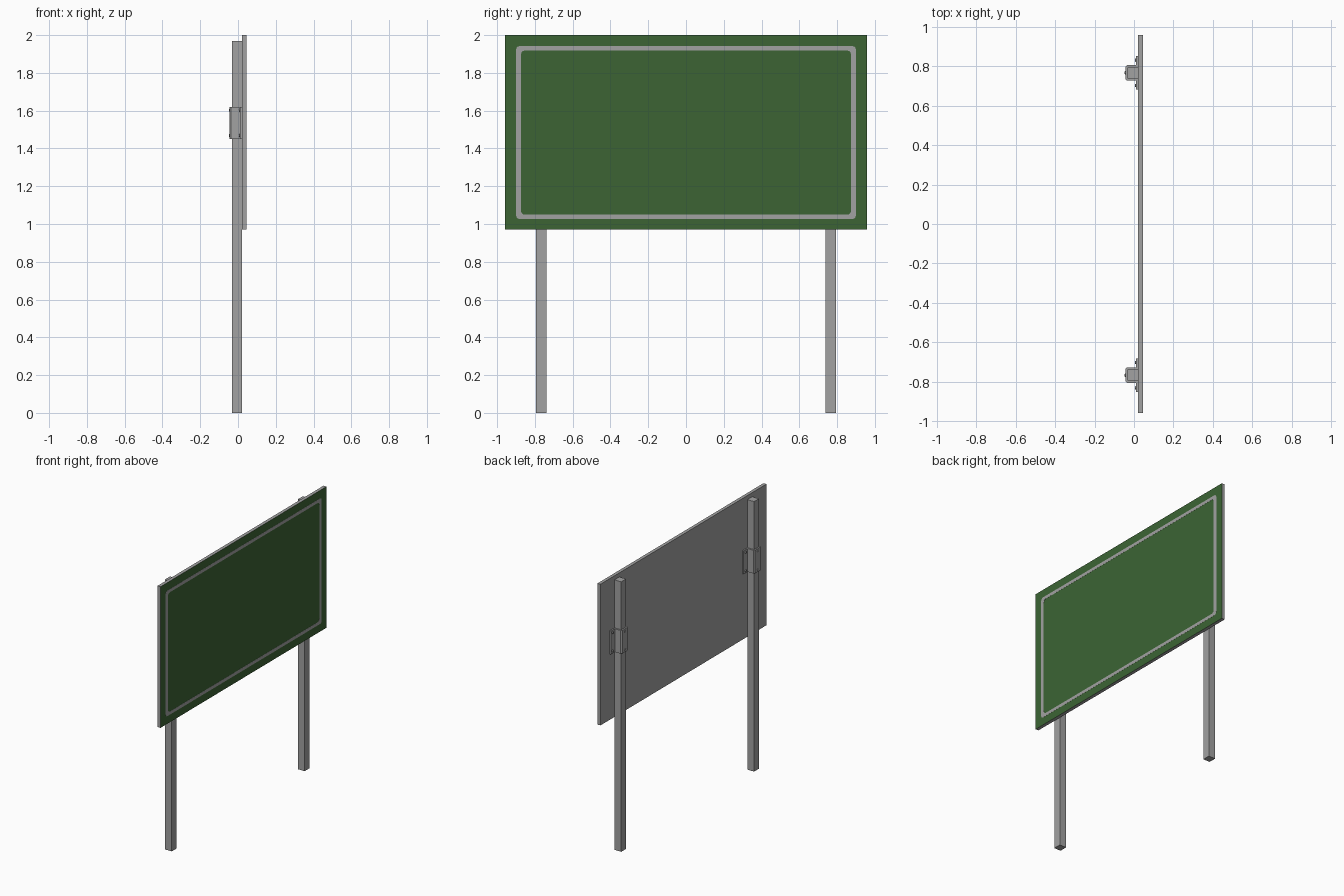
import bpy, bmesh, math
from mathutils import Matrix

if "Cube" in bpy.data.objects:
    bpy.data.objects.remove(bpy.data.objects["Cube"])


def material(name, rgb):
    m = bpy.data.materials.new(name)
    m.diffuse_color = (*rgb, 1)
    m.use_nodes = True
    m.node_tree.nodes["Principled BSDF"].inputs["Base Color"].default_value = m.diffuse_color
    return m


GREY = material("galvanised grey", (0.36, 0.36, 0.36))
GREEN = material("sign green", (0.045, 0.127, 0.034))


def finish(bm, name, *mats):
    bmesh.ops.recalc_face_normals(bm, faces=bm.faces)
    me = bpy.data.meshes.new(name)
    bm.to_mesh(me)
    bm.free()
    for m in mats:
        me.materials.append(m)
    ob = bpy.data.objects.new(name, me)
    bpy.context.collection.objects.link(ob)
    return ob


def box_bm(x0, x1, y0, y1, z0, z1):
    bm = bmesh.new()
    mat = Matrix.Translation(((x0 + x1) / 2, (y0 + y1) / 2, (z0 + z1) / 2)) @ \
        Matrix.Diagonal((x1 - x0, y1 - y0, z1 - z0, 1))
    bmesh.ops.create_cube(bm, size=1, matrix=mat)
    return bm


def rounded(hy, hz, r, n=3):
    pts = []
    for i, (sy, sz) in enumerate(((1, 1), (-1, 1), (-1, -1), (1, -1))):
        for k in range(n + 1):
            a = math.pi / 2 * (i + k / n)
            pts.append((sy * (hy - r) + r * math.cos(a), sz * (hz - r) + r * math.sin(a)))
    return pts


# Panel: green on the display side, bare metal elsewhere
bm = box_bm(0.021, 0.045, -0.957, 0.957, 0.97, 2.0)
finish(bm, "sign_panel", GREY, GREEN)
for p in bpy.data.objects["sign_panel"].data.polygons:
    p.material_index = 1 if p.normal.x > 0.9 else 0

# Border stripe: thin ring with rounded corners
bm = bmesh.new()
loops = []
for x, pts in ((0.045, rounded(0.90, 0.458, 0.02)), (0.0458, rounded(0.90, 0.458, 0.02)),
               (0.0458, rounded(0.874, 0.435, 0.022)), (0.045, rounded(0.874, 0.435, 0.022))):
    loops.append([bm.verts.new((x, y, z + 1.484)) for y, z in pts])
for a, b in zip(loops, loops[1:] + loops[:1]):
    for i in range(len(a)):
        j = (i + 1) % len(a)
        bm.faces.new((a[i], a[j], b[j], b[i]))
finish(bm, "border_stripe", GREY)

# Bracket hat profile (x, y offset), one half, mirrored below
half = [(0.021, 0.085), (0.011, 0.085), (0.011, 0.039), (-0.036, 0.039), (-0.044, 0.031)]
inner = [(-0.033, 0.028), (0.021, 0.028)]
profile = half + [(x, -y) for x, y in reversed(half)] + \
    [(x, -y) for x, y in reversed(inner)] + inner

for side, s in (("left", -1), ("right", 1)):
    yc = s * 0.766
    # Post
    finish(box_bm(-0.033, 0.021, yc - 0.028, yc + 0.028, 0, 1.97), side + "_post", GREY)

    # Bracket wrapped around the post
    bm = bmesh.new()
    f = bm.faces.new([bm.verts.new((x, yc + y, 1.45)) for x, y in profile])
    up = bmesh.ops.extrude_face_region(bm, geom=[f])["geom"]
    bmesh.ops.translate(bm, vec=(0, 0, 0.17),
                        verts=[v for v in up if isinstance(v, bmesh.types.BMVert)])
    finish(bm, side + "_bracket", GREY)

    # Bolt heads on the flanges and on the back of the bracket
    bm = bmesh.new()
    for z in (1.468, 1.602):
        for x, dy in ((0.008, -0.064), (0.008, 0.064), (-0.044, 0)):
            bmesh.ops.create_cone(
                bm, cap_ends=True, segments=8, radius1=0.009, radius2=0.007, depth=0.007,
                matrix=Matrix.Translation((x, yc + dy, z)) @ Matrix.Rotation(-math.pi / 2, 4, 'Y'))
    finish(bm, side + "_bolts", GREY)
